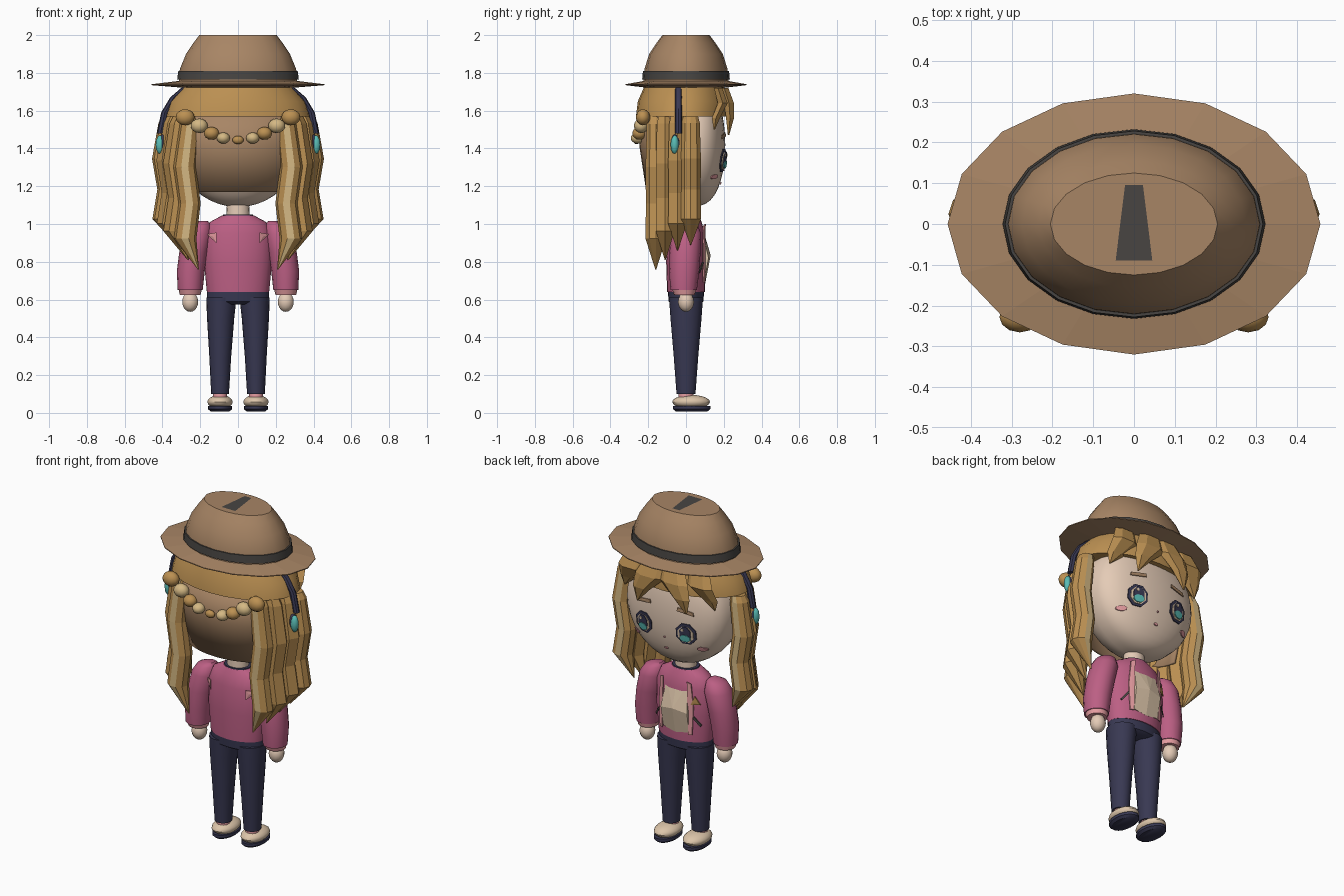
import bpy, bmesh
from math import sin, cos, pi, sqrt
from mathutils import Matrix

cube = bpy.data.objects.get("Cube")
if cube:
    bpy.data.objects.remove(cube)


def material(name, r, g, b):
    m = bpy.data.materials.new(name)
    m.use_nodes = True
    m.diffuse_color = (r, g, b, 1)
    m.node_tree.nodes["Principled BSDF"].inputs["Base Color"].default_value = (r, g, b, 1)
    return m


BROWN = material("felt brown", .39, .235, .13)
GREY = material("charcoal", .065, .06, .055)
HAIR = material("golden hair", .50, .28, .085)
BLOND = material("pale blond", .66, .48, .23)
SKIN = material("skin", .78, .60, .47)
PINK = material("rose pink", .50, .115, .23)
BLUSH = material("light pink", .80, .34, .36)
NAVY = material("navy", .04, .04, .085)
TEAL = material("teal", .10, .50, .46)
CREAM = material("cream", .72, .56, .40)


def finish(name, bm, mats, smooth=True):
    bmesh.ops.recalc_face_normals(bm, faces=bm.faces[:])
    me = bpy.data.meshes.new(name)
    bm.to_mesh(me)
    bm.free()
    ob = bpy.data.objects.new(name, me)
    bpy.context.collection.objects.link(ob)
    for m in mats:
        me.materials.append(m)
    if smooth:
        bpy.ops.object.select_all(action='DESELECT')
        bpy.context.view_layer.objects.active = ob
        ob.select_set(True)
        bpy.ops.object.shade_smooth_by_angle(angle=.7)
    return ob


def loft(name, rings, mats, n=20, smooth=True, stripe=None):
    """Stack elliptical rings (x, y, z, rx, ry); stripe picks one column of faces."""
    bm = bmesh.new()
    rows = [[bm.verts.new((x + rx * cos(2 * pi * i / n), y + ry * sin(2 * pi * i / n), z))
             for i in range(n)] for x, y, z, rx, ry in rings]
    for a, b in zip(rows, rows[1:]):
        for i in range(n):
            j = (i + 1) % n
            f = bm.faces.new((a[i], a[j], b[j], b[i]))
            f.material_index = int(i == stripe)
    bm.faces.new(rows[0])
    bm.faces.new(rows[-1])
    return finish(name, bm, mats, smooth)


def ball(name, centre, size, mat, u=20, v=12):
    bm = bmesh.new()
    bmesh.ops.create_uvsphere(bm, u_segments=u, v_segments=v, radius=1,
                              matrix=Matrix.LocRotScale(centre, None, size))
    return finish(name, bm, [mat])


def face_depth(x, z):
    """Front of the head: an ellipsoid with a flattened face."""
    return .208 * max(0, 1 - (x / .33) ** 2 - ((z - 1.42) / .33) ** 2) ** .3


def chest_depth(x, z):
    return .105 * sqrt(max(.02, 1 - (x / .18) ** 2))


def shirt_depth(x, z):
    return chest_depth(x, z) - 1.6 * (z - .82) ** 2


def plate(name, pts, depth, lift, mat, side=1, thick=.006):
    """Closed thin plate hugging a curved surface."""
    bm = bmesh.new()
    put = lambda x, z, t=0: bm.verts.new((x, side * (depth(x, z) + lift - t), z))
    k = len(pts)
    centre = (sum(p[0] for p in pts) / k, sum(p[1] for p in pts) / k)
    mid, low = put(*centre), put(*centre, thick)
    rim = [put(*p) for p in pts]
    base = [put(*p, thick) for p in pts]
    for i in range(k):
        j = (i + 1) % k
        bm.faces.new((mid, rim[i], rim[j]))
        bm.faces.new((low, base[j], base[i]))
        bm.faces.new((rim[j], rim[i], base[i], base[j]))
    return finish(name, bm, [mat], False)


def oval(cx, cz, rx, rz, n=8):
    return [(cx + rx * cos(2 * pi * (i + .5) / n), cz + rz * sin(2 * pi * (i + .5) / n))
            for i in range(n)]


# Hat
loft("hat_brim", [(0, 0, 1.722, .30, .21), (0, 0, 1.735, .457, .32), (0, 0, 1.74, .457, .32),
                  (0, 0, 1.758, .31, .22)], [BROWN], 16, False)
loft("hat_crown", [(0, 0, 1.74, .315, .226), (0, 0, 1.82, .308, .22), (0, 0, 1.90, .275, .195),
                   (0, 0, 1.96, .235, .155), (0, 0, 2, .205, .125)], [BROWN])
loft("hat_band", [(0, 0, 1.765, .322, .232), (0, 0, 1.81, .316, .228)], [GREY])
bm = bmesh.new()
bm.faces.new([bm.verts.new((x, y, 2.001)) for x, y in
              ((-.045, -.09), (.045, -.09), (.022, .095), (-.022, .095))])
finish("crown_crease", bm, [GREY], False)

# Head and neck
head = ball("head", (0, 0, 1.42), (.33, .21, .33), SKIN, 32, 20)
for v in head.data.vertices:
    if v.co.y > .001:
        v.co.y = face_depth(v.co.x, v.co.z)
loft("neck", [(0, 0, 1.02, .062, .055), (0, 0, 1.14, .058, .052)], [SKIN])

# Hair cap and the sheet of hair hanging behind the head
loft("hair_cap", [(0, -.02, 1.57, .385, .245), (0, -.015, 1.65, .36, .24),
                  (0, -.01, 1.73, .285, .21)], [HAIR], 24)
bm = bmesh.new()
rows = [[bm.verts.new((rx * cos(pi + pi * i / 16), -.01 + ry * sin(pi + pi * i / 16), z))
         for i in range(17)]
        for z, rx, ry in ((1.58, .355, .245), (1.4, .345, .235), (1.17, .30, .20))]
for a, b in zip(rows, rows[1:]):
    for i in range(16):
        bm.faces.new((a[i], a[i + 1], b[i + 1], b[i]))
sheet = finish("back_hair", bm, [BROWN])
sheet.modifiers.new("thickness", 'SOLIDIFY').thickness = .015

for s, tag in ((1, "left"), (-1, "right")):
    # Wavy side locks; the rear and front ones carry a pale stripe
    wave = ((0, -.015, .043), (.05, -.005, .053), (.33, .022, .06), (.57, -.004, .058),
            (.80, .02, .06), (1, -.05, .003))
    for k, (x, y, tip, n, stripe) in enumerate(((.26, -.16, .76, 10, 7), (.315, -.11, .81, 6, None),
                                                (.35, -.045, .86, 6, None),
                                                (.373, .025, .89, 10, 2))):
        loft(f"{tag}_lock_{k}", [(s * (x + dx), y, 1.57 - t * (1.57 - tip), r, r * .95)
                                 for t, dx, r in wave], [HAIR, BLOND], n, False, stripe)
    # Broad swept fringe
    for k, (x0, x1, y1, z1, w) in enumerate(((.055, .16, .225, 1.47, .095),
                                             (.205, .295, .15, 1.50, .085))):
        y0 = .225 * sqrt(1 - (x0 / .38) ** 2)
        loft(f"{tag}_fringe_{k}", [(s * x0, y0 - .02, 1.72, w * .8, .025),
                                   (s * (x0 * .8 + x1 * .2), y0 + .005, 1.64, w, .03),
                                   (s * (x0 * .3 + x1 * .7), y1 + .008, 1.56, w * .6, .024),
                                   (s * x1, y1, z1, .004, .004)], [HAIR], 6, False)
    # Headband arm with a gem
    loft(f"{tag}_headband", [(s * x, -.04, z, .019, .018) for x, z in
                             ((.265, 1.735), (.34, 1.67), (.388, 1.59), (.41, 1.48))], [NAVY], 8)
    ball(f"{tag}_gem_mount", (s * .395, -.055, 1.42), (.028, .026, .058), NAVY, 10, 6)
    ball(f"{tag}_gem", (s * .413, -.06, 1.42), (.024, .022, .05), TEAL, 10, 6)
    # Braid beads
    for k, (x, z, r, m) in enumerate(((.28, 1.565, .05, HAIR), (.205, 1.52, .045, BLOND),
                                      (.14, 1.48, .04, HAIR), (.078, 1.455, .035, BLOND))):
        ball(f"{tag}_braid_{k}", (s * x, -.225 - .04 * (.3 - x) / .3, z),
             (r, .038, r * .85), m, 12, 8)

    # Eyes, brows and cheeks
    ex = s * .138
    for part, cz, rx, rz, lift, m in (("outline", 1.337, .062, .066, .010, NAVY),
                                      ("white", 1.335, .048, .051, .014, CREAM),
                                      ("pupil", 1.342, .034, .044, .018, NAVY),
                                      ("iris", 1.314, .032, .022, .022, TEAL)):
        plate(f"{tag}_eye_{part}", oval(ex, cz, rx, rz), face_depth, lift, m)
    plate(f"{tag}_eye_glint", oval(ex + .012, 1.364, .009, .009, 6), face_depth, .022, CREAM)
    plate(f"{tag}_brow", [(s * x, z) for x, z in ((.085, 1.465), (.185, 1.45), (.18, 1.47),
                                                  (.09, 1.485))], face_depth, .009, BROWN)
    plate(f"{tag}_cheek", oval(s * .215, 1.25, .028, .014), face_depth, .009, BLUSH)

    # Sleeve, cuff and hand
    loft(f"{tag}_sleeve", [(s * .185, 0, 1.015, .025, .03), (s * .20, 0, .998, .055, .06),
                           (s * .212, 0, .95, .075, .08), (s * .235, -.005, .85, .076, .082),
                           (s * .25, -.01, .75, .074, .08), (s * .253, -.012, .65, .066, .07)],
         [PINK], 16)
    loft(f"{tag}_cuff", [(s * .253, -.008, .625, .055, .055),
                         (s * .253, -.01, .655, .062, .064)], [BLUSH], 16)
    ball(f"{tag}_hand", (s * .253, 0, .588), (.043, .042, .053), SKIN, 14, 10)

    # Trouser leg and shoe
    loft(f"{tag}_leg", [(s * .095, 0, .10, .047, .05), (s * .094, 0, .3, .058, .065),
                        (s * .092, 0, .5, .072, .082), (s * .088, 0, .61, .08, .09)], [NAVY], 16)
    loft(f"{tag}_ankle", [(s * .095, 0, .07, .038, .04), (s * .095, 0, .115, .038, .04)],
         [BLUSH], 14)
    loft(f"{tag}_sole", [(s * .095, .03, .008, .05, .085), (s * .095, .03, .02, .064, .1),
                         (s * .095, .03, .036, .064, .1)], [NAVY], 18)
    ball(f"{tag}_shoe", (s * .095, .027, .058), (.068, .1, .037), CREAM, 18, 10)

    # Jacket trims
    plate(f"{tag}_lapel", [(s * .078, 1.0), (s * .10, .99), (s * .112, .85), (s * .105, .69),
                           (s * .085, .69)], chest_depth, .01, BLUSH)
    plate(f"{tag}_back_flash", [(s * .115, .955), (s * .165, .945), (s * .115, .90)],
          chest_depth, .012, BLUSH, -1)
    plate(f"{tag}_jacket_pocket", [(s * .115, .80), (s * .15, .75), (s * .145, .74),
                                   (s * .11, .79)], chest_depth, .012, GREY)

ball("braid_centre", (0, -.262, 1.445), (.03, .02, .022), HAIR, 12, 8)
plate("mouth", oval(0, 1.215, .014, .007, 6), face_depth, .007, BLUSH)
plate("nose", oval(0, 1.285, .006, .005, 5), face_depth, .007, BLUSH)

# Torso
loft("jacket", [(0, 0, .64, .165, .1), (0, 0, .80, .18, .105), (0, 0, .95, .178, .1),
                (0, 0, 1.01, .15, .083), (0, 0, 1.045, .085, .066)], [PINK], 24)
loft("collar", [(0, 0, 1.03, .085, .068), (0, 0, 1.05, .078, .064)], [NAVY])
loft("trouser_waist", [(0, 0, .575, .10, .07), (0, 0, .59, .165, .092),
                       (0, 0, .645, .164, .096)], [NAVY], 24)
plate("shirt_front", [(-.085, .70), (0, .685), (.08, .70), (.083, .82), (.068, .98),
                      (0, .99), (-.07, .98), (-.088, .82)], shirt_depth, .026, CREAM, 1, .04)
plate("badge", [(-.10, .87), (-.145, .87), (-.12, .92)], chest_depth, .012, HAIR)
